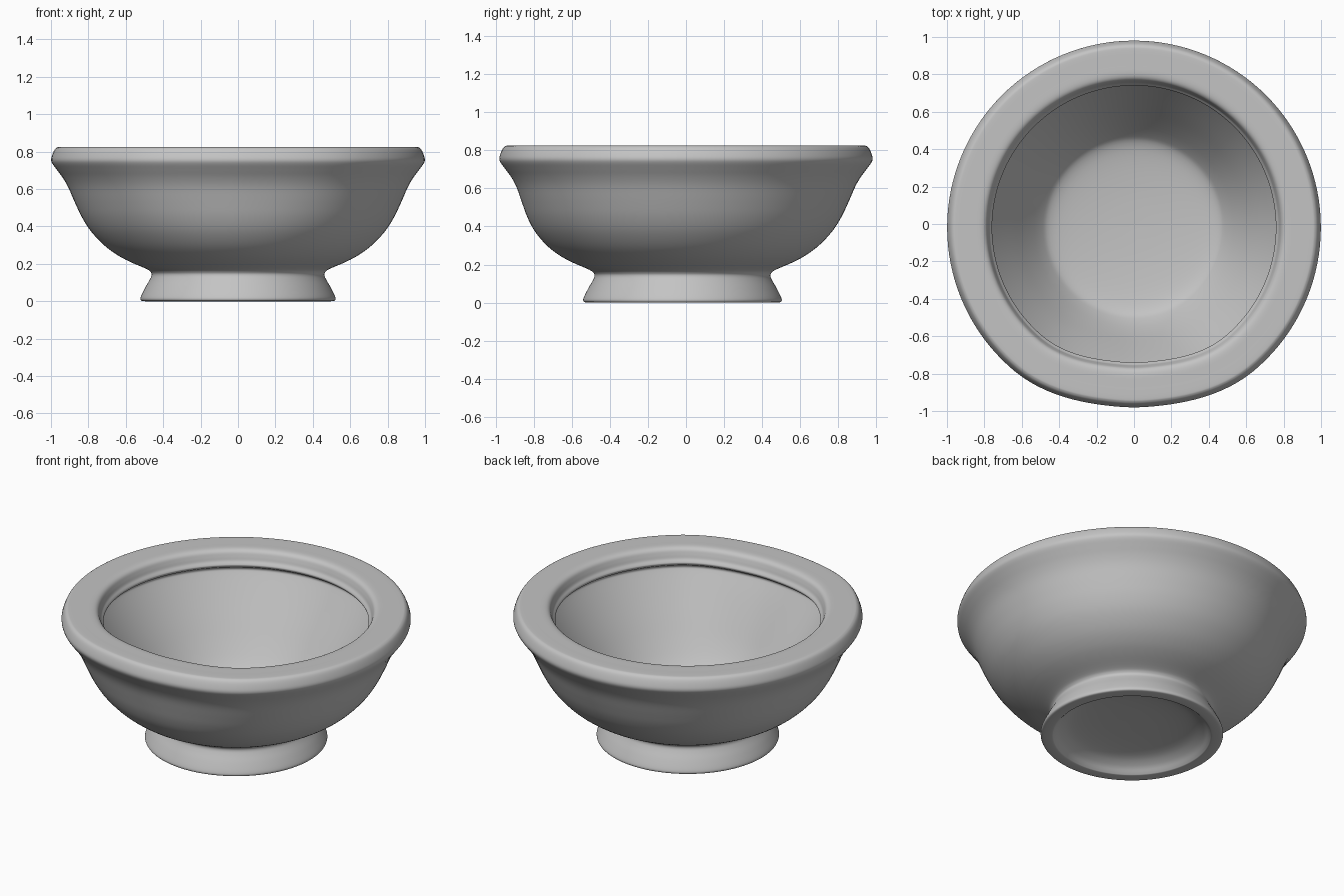
import bpy, bmesh, math

if "Cube" in bpy.data.objects:
    bpy.data.objects.remove(bpy.data.objects["Cube"])

SEG = 128
CENTRE_Y = -0.0185

clay = bpy.data.materials.new("light grey clay")
clay.diffuse_color = (0.55, 0.55, 0.55, 1)
clay.use_nodes = True
clay.node_tree.nodes["Principled BSDF"].inputs["Base Color"].default_value = clay.diffuse_color


def smoothstep(a, b, x):
    t = max(0.0, min(1.0, (x - a) / (b - a)))
    return t * t * (3 - 2 * t)


def spline(points, steps=4):
    """Smooth curve passing through all profile points."""
    n = len(points)
    out = []
    for i in range(n - 1):
        p = [points[max(0, min(n - 1, i + k))] for k in (-1, 0, 1, 2)]
        for s in range(steps):
            t = s / steps
            out.append(tuple(0.5 * (2 * b + (c - a) * t + (2 * a - 5 * b + 4 * c - d) * t * t
                                    + (3 * b - a - 3 * c + d) * t ** 3)
                             for a, b, c, d in zip(*p)))
    out.append(points[-1])
    return out


def lathe(name, profile):
    bm = bmesh.new()
    rings = []
    for r, z in profile:
        ring = []
        for i in range(SEG):
            a = 2 * math.pi * i / SEG          # angle measured from the front
            off = abs((math.degrees(a) + 180) % 360 - 180)
            # slight hand-pressed flattening at the front of the rim
            dent = 0.037 * (1 - smoothstep(5, 40, off)) * smoothstep(0.2, 0.68, z)
            rr = max(r, 0.0) - dent * min(1, max(r, 0.0) / 0.6)
            ring.append(bm.verts.new((rr * math.sin(a), CENTRE_Y - rr * math.cos(a), z)))
        rings.append(ring)
    for lo, hi in zip(rings, rings[1:]):
        for i in range(SEG):
            j = (i + 1) % SEG
            bm.faces.new((lo[i], lo[j], hi[j], hi[i]))
    bmesh.ops.remove_doubles(bm, verts=bm.verts, dist=1e-5)
    bmesh.ops.recalc_face_normals(bm, faces=bm.faces)
    mesh = bpy.data.meshes.new(name)
    bm.to_mesh(mesh)
    bm.free()
    mesh.materials.append(clay)
    ob = bpy.data.objects.new(name, mesh)
    bpy.context.collection.objects.link(ob)
    bpy.context.view_layer.objects.active = ob
    ob.select_set(True)
    bpy.ops.object.shade_smooth_by_angle(angle=math.radians(60))
    ob.select_set(False)


# Domed recess under the foot, then the flared foot ring
foot = [(0, 0.09), (0.2, 0.086), (0.34, 0.07), (0.41, 0.04), (0.445, 0.008), (0.46, 0.0),
        (0.508, 0.001), (0.521, 0.009), (0.518, 0.028), (0.495, 0.075), (0.472, 0.115),
        (0.462, 0.138), (0.466, 0.155)]
# Belly and thick rolled rim
belly = [(0.49, 0.173), (0.58, 0.212), (0.65, 0.25), (0.72, 0.303), (0.787, 0.375),
         (0.835, 0.45), (0.873, 0.53), (0.908, 0.61), (0.937, 0.66), (0.968, 0.702),
         (0.992, 0.735), (0.999, 0.756), (0.994, 0.78), (0.982, 0.808), (0.969, 0.821),
         (0.95, 0.825)]
# Flat rim top and overhanging lip
lip = [(0.88, 0.825), (0.82, 0.824), (0.793, 0.812), (0.781, 0.787), (0.773, 0.763),
       (0.762, 0.748), (0.759, 0.738), (0.768, 0.724)]
# Hollow: straight steep wall and shallow floor
hollow = [(0.792, 0.71), (0.8, 0.697), (0.79, 0.675), (0.73, 0.58), (0.65, 0.457), (0.57, 0.335),
          (0.5, 0.24), (0.45, 0.198), (0.35, 0.175), (0.18, 0.16), (0, 0.155)]
lathe("footed_bowl", spline(foot + belly + lip + hollow))
